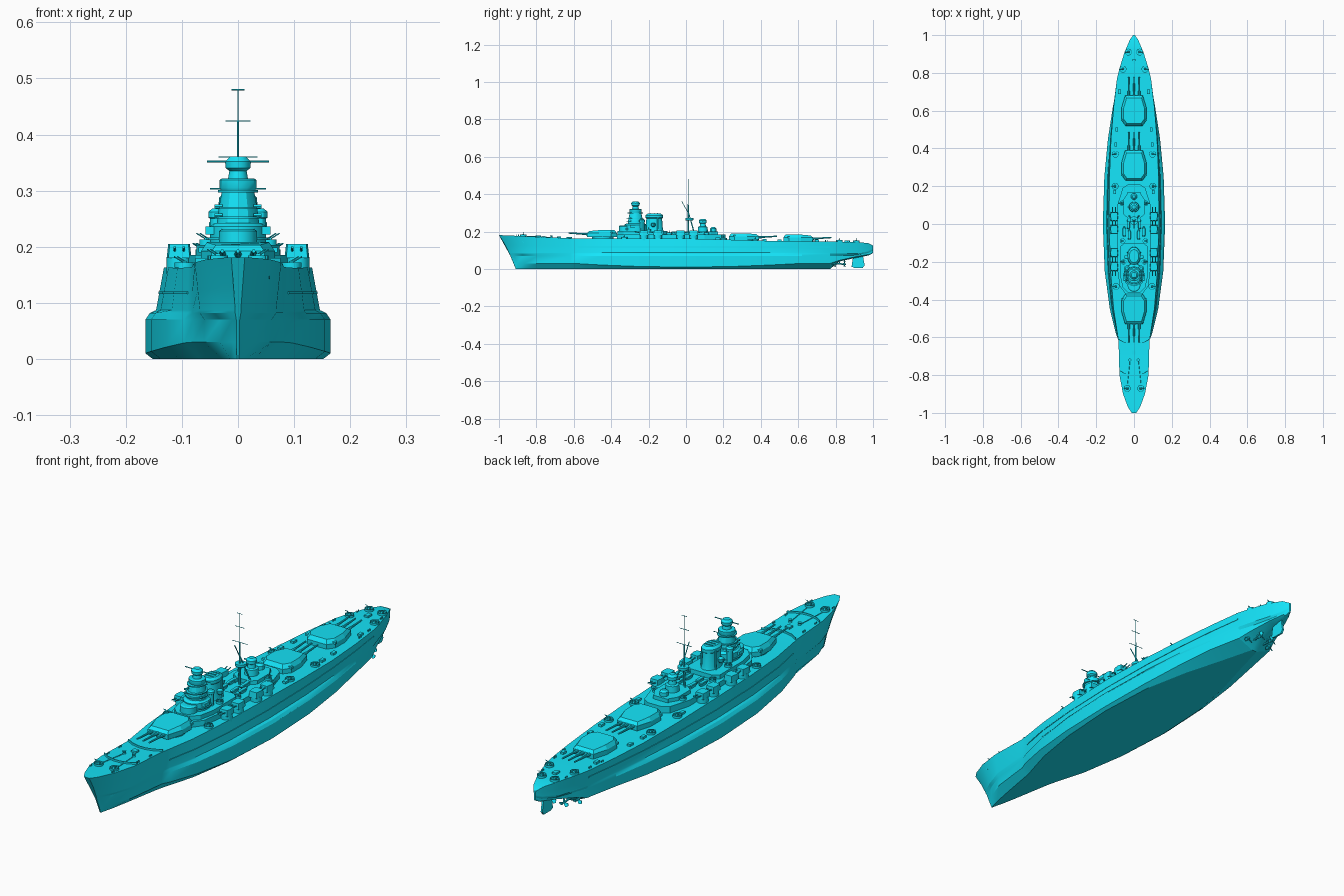
import bpy, bmesh, math
from mathutils import Vector

paint = bpy.data.materials.new("cyan_paint")
paint.diffuse_color = (.007, .78, .95, 1)

def loft(name, rings, angle=30):
    """Skin equal-length closed rings into a capped solid."""
    bm = bmesh.new()
    vs = [[bm.verts.new(p) for p in r] for r in rings]
    n = len(vs[0])
    for a, b in zip(vs, vs[1:]):
        for i in range(n):
            j = (i + 1) % n
            bm.faces.new((a[i], a[j], b[j], b[i]))
    bm.faces.new(vs[0])
    bm.faces.new(vs[-1])
    bmesh.ops.recalc_face_normals(bm, faces=bm.faces)
    me = bpy.data.meshes.new(name)
    bm.to_mesh(me)
    bm.free()
    me.materials.append(paint)
    ob = bpy.data.objects.new(name, me)
    bpy.context.collection.objects.link(ob)
    if angle:
        bpy.ops.object.select_all(action='DESELECT')
        ob.select_set(True)
        bpy.context.view_layer.objects.active = ob
        bpy.ops.object.shade_smooth_by_angle(angle=math.radians(angle))
    return ob

def rod(name, p, q, r, r2=None, n=8):
    p, q = Vector(p), Vector(q)
    rot = (q - p).to_track_quat('Z', 'Y')
    ring = lambda c, k: [c + rot @ Vector((k * math.cos(2 * math.pi * i / n), k * math.sin(2 * math.pi * i / n), 0)) for i in range(n)]
    return loft(name, [ring(p, r), ring(q, r if r2 is None else r2)])

def turned(name, x, y, prof, n=20, sy=1):
    """Stack of elliptical rings from (radius, z) pairs."""
    return loft(name, [[(x + r * math.cos(2 * math.pi * i / n), y + sy * r * math.sin(2 * math.pi * i / n), z)
                        for i in range(n)] for r, z in prof])

def prism(name, pts, z0, z1, top=1.0, o=(0, 0), f=1):
    return loft(name, [[(o[0] + x * k, o[1] + f * y * k, z) for x, y in pts] for k, z in ((1, z0), (top, z1))], 0)

def box(name, x, y, z, sx, sy, sz, top=1.0):
    """Box standing on z, sizes are full widths."""
    a, b = sx / 2, sy / 2
    return prism(name, [(-a, -b), (a, -b), (a, b), (-a, b)], z, z + sz, top, (x, y))

def sym(half):
    return half + [(-x, y) for x, y in reversed(half)]

# Hull stations: y, keel z, deck z, bottom, bulge, side and deck half widths, stem rake
stations = [
    (-1.0, 0, .181, .002, .003, .005, .012, .09), (-.97, 0, .18, .005, .010, .018, .032, .075),
    (-.9, 0, .177, .014, .032, .042, .058, .04), (-.8, 0, .172, .028, .060, .068, .077, .01),
    (-.62, 0, .164, .058, .080, .081, .082, 0), (-.58, 0, .163, .068, .096, .090, .088, 0),
    (-.45, 0, .162, .106, .128, .118, .108, 0), (-.25, 0, .163, .138, .155, .138, .124, 0),
    (0, 0, .163, .152, .165, .146, .132, 0), (.25, 0, .156, .140, .157, .140, .130, 0),
    (.45, 0, .15, .100, .138, .126, .122, 0), (.62, 0, .148, .052, .112, .108, .108, 0),
    (.77, 0, .147, .012, .082, .086, .090, 0), (.82, .04, .146, .012, .065, .074, .078, 0),
    (.91, .06, .144, .012, .038, .046, .050, 0), (.975, .072, .138, .008, .014, .019, .022, 0),
    (1.0, .085, .125, .002, .003, .004, .005, 0)]
rings = []
for y, zk, zd, b, o, s, d, rake in stations:
    low = max(zk + .006, .010 + .02 * min(1, abs(y) / .6) ** 2)
    zs = max(.087, zk + .026)
    half = [(b, zk), (o, low), (o, max(.07, zk + .014)), (max(s, o - .008), max(.082, zk + .02)), (s, zs),
            (s + (d - s) * .42, zs + (zd - zs) * .42), (d, zd)]
    r = [(x, y + rake * (1 - (z - zk) / (zd - zk)) ** .8, z) for x, z in half]
    rings.append(r + [(-x, yy, z) for x, yy, z in reversed(r)])
loft("hull", rings, 25)

def at(y, k):
    """Interpolate station column k (2 = deck height, 6 = deck half width)."""
    for a, b in zip(stations, stations[1:]):
        if a[0] <= y <= b[0]:
            return a[k] + (b[k] - a[k]) * (y - a[0]) / (b[0] - a[0])

# Main turrets: one forward, two aft
plan = sym([(.047, .085), (.066, .02), (.066, -.045), (.045, -.075)])
for i, (y, z, f) in enumerate([(-.445, .172, -1), (.305, .155, 1), (.595, .148, 1)]):
    turned(f"barbette_{i}", 0, y, [(.058, .14), (.058, z + .004)], 24)
    base = [(x, y + f * v, z) for x, v in plan]
    mid = [(x, y + f * v, z + .02) for x, v in plan]
    roof = [(x * .84, y + f * v * .84, z + (.036 if v < .05 else .031)) for x, v in plan]
    loft(f"turret_{i}", [base, mid, roof], 0)
    box(f"turret_rangefinder_{i}", 0, y - f * .045, z + .018, .14, .012, .009)
    for x in (-.028, 0, .028):
        rod("main_gun_sleeve", (x, y + f * .07, z + .014), (x, y + f * .11, z + .016), .0075, .0055)
        rod("main_gun_barrel", (x, y + f * .1, z + .0155), (x, y + f * .182, z + .02), .0048, .0034)

# Deckhouse and superstructure decks
house = [(.045, -.37), (.075, -.33), (.088, -.24), (.088, .10), (.06, .19), (.03, .21)]
prism("main_deckhouse", sym(house), .15, .185)
prism("forward_shelter_deck", sym([(.03, -.365), (.06, -.335), (.074, -.27), (.074, -.12), (.05, -.10)]), .185, .203)
prism("aft_shelter_deck", sym([(.03, .03), (.055, .05), (.055, .13), (.03, .17)]), .185, .2)

# Bridge tower
turned("conning_tower", 0, -.325, [(.034, .2), (.034, .228), (.028, .232)], 16)
turned("bridge_base", 0, -.27, [(.05, .2), (.05, .236), (.042, .242)], 20, 1.2)
turned("bridge_tower", 0, -.27, [(.038, .24), (.034, .27), (.028, .303)], 12, 1.1)
for z, r in ((.212, .056), (.25, .041), (.267, .04), (.297, .036)):
    turned("bridge_platform", 0, -.272, [(r, z), (r, z + .004)], 20, 1.15)
turned("upper_bridge", 0, -.27, [(.031, .301), (.033, .305), (.033, .319), (.028, .322)], 12)
turned("director_column", 0, -.27, [(.018, .32), (.015, .337)], 12)
turned("main_director", 0, -.27, [(.014, .334), (.022, .34), (.023, .352), (.014, .361)], 12)
rod("rangefinder_arm", (-.055, -.27, .352), (.055, -.27, .352), .002)
rod("tower_yard", (-.05, -.25, .303), (.05, -.25, .303), .0014, n=5)
for s in (-1, 1):
    box("bridge_wing", s * .045, -.285, .222, .025, .03, .014)
    turned("side_director", s * .038, -.235, [(.012, .2), (.012, .25), (.015, .252), (.015, .262), (.008, .268)], 12)
    for z in (.256, .272):
        rod("lookout_sight", (s * .028, -.295, z), (s * .042, -.295, z), .004, n=6)

# Funnel with cap
turned("funnel", 0, -.17, [(.036, .2), (.033, .215), (.03, .27), (.034, .274), (.034, .287), (.025, .296)], 20, 1.4)
for dy in (-.018, 0, .018):
    box("funnel_grating", 0, -.17 + dy, .294, .034, .004, .005)
for s in (-1, 1):
    rod("funnel_pipe", (s * .033, -.15, .2), (s * .031, -.15, .28), .004, n=6)
    turned("searchlight", s * .04, -.175, [(.007, .225), (.012, .23), (.012, .243), (.006, .247)], 10)

# Tripod mainmast and yards
rod("mainmast", (0, .012, .185), (0, .012, .36), .0045, .0025)
rod("topmast", (0, .012, .35), (0, .012, .48), .0018, .001, 6)
for s in (-1, 1):
    rod("mast_leg", (s * .028, .045, .19), (0, .014, .3), .0035, .0025)
rod("mast_gaff", (0, .012, .3), (0, -.022, .36), .002, n=6)
turned("mast_platform", 0, .018, [(.018, .258), (.022, .262), (.022, .272)], 14)
for z, w in ((.36, .035), (.424, .022), (.48, .012)):
    rod("mast_yard", (-w, .012, z), (w, .012, z), .0012, n=5)

# Aft control position
turned("aft_tower", 0, .09, [(.028, .198), (.026, .225), (.017, .228), (.015, .243), (.021, .247), (.021, .26), (.011, .268)], 14)
rod("aft_rangefinder", (-.034, .09, .253), (.034, .09, .253), .003)
turned("aft_sight", 0, .145, [(.017, .198), (.017, .216), (.009, .224)], 12)

# Secondary twin turrets on sponsons, outboard of the deckhouse
gun_plan = [(-.019, .024), (.019, .024), (.022, .005), (.018, -.024), (-.018, -.024), (-.022, .005)]
for s in (-1, 1):
    for y, f in ((-.225, -1), (-.15, -1), (-.03, 1), (.04, 1)):
        turned("secondary_barbette", s * .105, y, [(.022, .135), (.022, .182)], 14)
        prism("secondary_turret", gun_plan, .18, .205, .88, (s * .105, y), f)
        for dx in (-.008, .008):
            rod("secondary_barrel", (s * .105 + dx, y + f * .02, .193), (s * .105 + dx, y + f * .05, .199), .0023, n=6)

# Light gun tubs along the deck and on the shelter decks
def gun_tub(x, y, z, r=.018):
    turned("gun_tub", x, y, [(r, z - .008), (r, z + .009), (r - .002, z + .009), (r - .002, z + .002)], 16)
    box("light_gun_mount", x, y, z, .012, .012, .012, .7)
    for dx in (-.003, .003):
        rod("light_gun", (x + dx, y, z + .01), (x + dx + math.copysign(.016, x), y, z + .02), .0012, n=5)

for s in (-1, 1):
    for x, y in ((.036, -.87), (.058, .82), (.03, .91), (.098, .37), (.1, .2), (.095, -.33)):
        gun_tub(s * x, y, at(y, 2))
    for x, y, z in ((.06, -.09, .186), (.062, .11, .186), (.055, -.2, .204)):
        gun_tub(s * x, y, z, .014)

# Ship's boats, ventilators and lockers
for s in (-1, 1):
    for x, y in ((.025, -.055), (.052, -.04), (.03, .0)):
        ring = lambda k, z: [(s * x + k * a, y + k * b, z) for a, b in sym([(.001, .03), (.008, .016), (.008, -.02), (.005, -.027)])]
        loft("ship_boat", [ring(.6, .185), ring(1, .197), ring(.8, .2)], 0)
    for y in (-.11, .02, .16):
        box("vent_trunk", s * .028, y, .184, .014, .018, .016)
    for y in (.17, .42, .5, .7):
        box("deck_locker", s * at(y, 6) * .78, y, at(y, 2) - .002, .014, .022, .011)

# Breakwaters, windlasses, bollards and anchor gear
for y, w in ((-.625, .08), (-.79, .076)):
    z = at(y, 2)
    arc = [(w, y + .012), (w * .6, y - .006), (w * .2, y - .014)]
    front = arc + [(-a, b) for a, b in reversed(arc)]
    prism("breakwater", front + [(a, b + .004) for a, b in reversed(front)], z - .006, z + .008)
for s in (-1, 1):
    turned("windlass", s * .022, -.72, [(.008, .165), (.005, .174), (.008, .18)], 10)
    rod("anchor_chain", (s * .022, -.72, .169), (s * .036, -.85, .175), .0022, n=5)
    rod("anchor", (s * .046, -.87, .15), (s * .056, -.87, .15), .008, n=8)
    for y in (-.9, -.76, -.68, .68, .75, .87):
        for d in (-.005, .005):
            x = s * at(y, 6) * .88
            rod("bollard", (x, y + d, at(y, 2) - .003), (x, y + d, at(y, 2) + .007), .0028, n=6)
box("skylight", 0, -.68, .164, .022, .022, .01)
box("stern_hatch", 0, .86, .143, .018, .026, .01)

# Armour strake along each side
for s in (-1, 1):
    rs = [[(s * (st[5] + (st[6] - st[5]) * .42 + a), st[0], .118 + h) for a, h in
           ((-.004, -.002), (.002, -.002), (.002, .002), (-.004, .002))] for st in stations[5:13]]
    loft("side_strake", rs)

# Rudder, shafts, brackets and propellers
prof = [(.885, .012), (.895, .075), (.945, .075), (.955, .02), (.945, .006), (.90, .006)]
loft("rudder", [[(x, y, z) for y, z in prof] for x in (-.004, .004)], 0)
for s in (-1, 1):
    for x, y in ((.028, .84), (.056, .79)):
        c = Vector((s * x, y, .026))
        rod("propeller_shaft", (s * x, y - .15, .036), c, .004)
        rod("shaft_bracket", c - Vector((0, .02, 0)), (s * (x - .008), y - .02, .085), .003, n=5)
        rod("propeller_hub", c, c + Vector((0, .016, 0)), .0065, .003)
        for k in range(3):
            a = k * 2 * math.pi / 3 + math.pi / 2
            u, v = Vector((math.cos(a), 0, math.sin(a))), Vector((-math.sin(a), 0, math.cos(a)))
            blade = [c + u * r + v * w + Vector((0, .007 + w * .5, 0)) for r, w in ((.004, -.003), (.016, -.008), (.023, 0), (.016, .008), (.004, .003))]
            loft("propeller_blade", [blade, [p + Vector((0, .0015, 0)) for p in blade]], 0)
